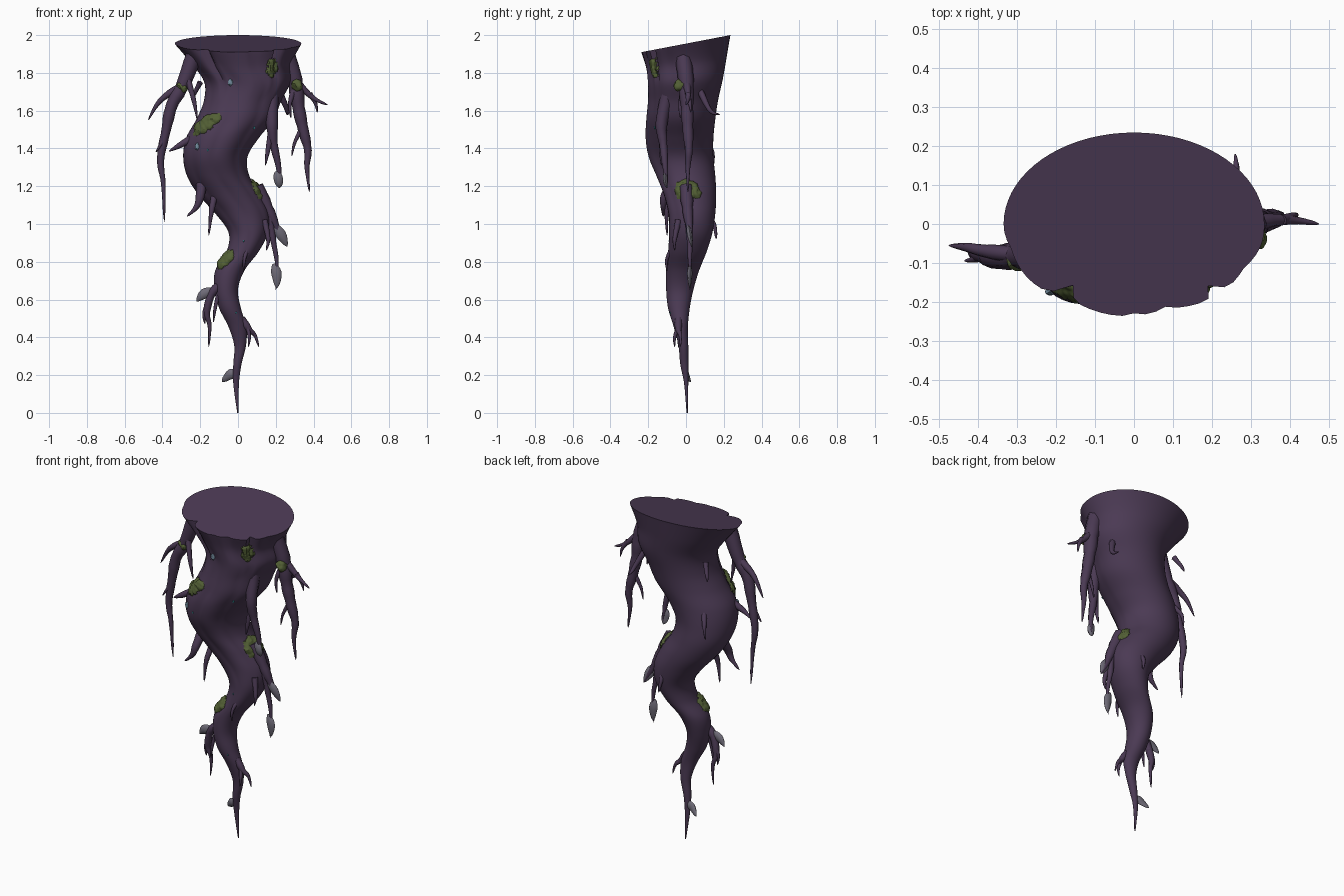
import bpy, bmesh, math
from mathutils import Vector, noise
from mathutils.bvhtree import BVHTree

if "Cube" in bpy.data.objects:
    bpy.data.objects.remove(bpy.data.objects["Cube"])


def material(name, rgb):
    m = bpy.data.materials.new(name)
    m.use_nodes = True
    m.diffuse_color = (*rgb, 1)
    m.node_tree.nodes["Principled BSDF"].inputs["Base Color"].default_value = (*rgb, 1)
    return m


BARK = material("purple bark", (0.07, 0.042, 0.088))
MOSS = material("green moss", (0.085, 0.115, 0.035))
GREY = material("grey leaf", (0.16, 0.15, 0.19))
CYAN = material("cyan spore", (0.03, 0.25, 0.28))
PALE = material("pale crystal", (0.17, 0.26, 0.34))


def finish(name, bm, mat, angle=40):
    bmesh.ops.recalc_face_normals(bm, faces=bm.faces)
    mesh = bpy.data.meshes.new(name)
    bm.to_mesh(mesh)
    bm.free()
    mesh.materials.append(mat)
    ob = bpy.data.objects.new(name, mesh)
    bpy.context.collection.objects.link(ob)
    bpy.ops.object.select_all(action="DESELECT")
    bpy.context.view_layer.objects.active = ob
    ob.select_set(True)
    bpy.ops.object.shade_smooth_by_angle(angle=math.radians(angle))
    return ob


def smooth_path(keys, steps):
    """Catmull-Rom through a list of Vectors."""
    out = []
    for i in range(len(keys) - 1):
        a, b, c, d = (keys[min(max(i + k, 0), len(keys) - 1)] for k in (-1, 0, 1, 2))
        for s in range(steps):
            t = s / steps
            out.append(b + (c - a) * (t / 2) + (a * 2 - b * 5 + c * 4 - d) * (t * t / 2)
                       + (b * 3 - a - c * 3 + d) * (t ** 3 / 2))
    return out + [keys[-1]]


def skin(rings, closed_ends=True):
    bm = bmesh.new()
    loops = [[bm.verts.new(p) for p in ring] for ring in rings]
    n = len(loops[0])
    for lo, hi in zip(loops, loops[1:]):
        for i in range(n):
            j = (i + 1) % n
            bm.faces.new((lo[i], lo[j], hi[j], hi[i]))
    if closed_ends:
        bm.faces.new(loops[0])
        bm.faces.new(loops[-1])
    return bm


# Trunk silhouette: left and right x, front and back y, every 0.1 down from 1.95
XL = (-.335, -.25, -.18, -.18, -.22, -.275, -.29, -.27, -.21, -.12, -.05,
      -.06, -.12, -.125, -.10, -.05, -.02, -.025, -.025, -.004)
XR = (.335, .285, .28, .23, .19, .11, .05, .06, .12, .165, .16,
      .11, .035, .0, .015, .045, .042, .018, .005, .002)
YF = (-.235, -.21, -.20, -.20, -.21, -.215, -.20, -.16, -.12, -.095, -.09,
      -.095, -.105, -.105, -.095, -.065, -.04, -.03, -.01, .003)
YB = (.235, .215, .195, .17, .155, .145, .145, .155, .16, .155, .14,
      .11, .07, .04, .02, .01, .012, .012, .012, .01)


def trunk_rings(sides=72):
    zs = [1.955 - 0.1 * i for i in range(len(XL) - 1)] + [0.0]
    boxes = [(Vector((l, r, z)), Vector((f, b, z))) for l, r, f, b, z in zip(XL, XR, YF, YB, zs)]
    xs = smooth_path([b[0] for b in boxes], 7)
    ys = smooth_path([b[1] for b in boxes], 7)
    rings = []
    for vx, vy in zip(xs, ys):
        z = vx.z
        groove = min(max((z - 0.7) / 0.5, 0), 1)
        rim = min(max((z - 1.65) / 0.3, 0), 1)
        ring = []
        for i in range(sides):
            a = math.tau * i / sides
            front = max(0, -math.sin(a)) ** 0.6
            # spiralling ridges on the front side
            swirl = a * 8 + z * 5.5 + 0.8 * math.sin(3 * z)
            k = 1 + front * groove * (0.055 * abs(math.sin(swirl / 2)) - 0.045)
            # torn notches in the front rim
            for centre, depth, wide in ((4.1, .16, .07), (5.42, .13, .06), (4.7, .03, .04), (4.95, .03, .04)):
                k -= rim * depth * math.exp(-((a - centre) / wide) ** 2)
            x = (vx.x + vx.y) / 2 + (vx.y - vx.x) / 2 * math.cos(a) * k
            y = (vy.x + vy.y) / 2 + (vy.y - vy.x) / 2 * math.sin(a) * k
            tilt = rim * (0.045 * y / 0.235)
            ring.append((x, y, z + tilt))
        rings.append(ring)
    return rings


trunk_bm = skin(trunk_rings())
bmesh.ops.recalc_face_normals(trunk_bm, faces=trunk_bm.faces)
trunk_bm.normal_update()
tree = BVHTree.FromBMesh(trunk_bm)


# Moss: pieces of the bark surface, swollen outward with ragged edges
def moss(name, centre, size, slope=0.0):
    bm = trunk_bm.copy()
    bmesh.ops.delete(bm, geom=[f for f in bm.faces if len(f.verts) > 4], context="FACES_ONLY")
    near = [e for e in bm.edges if (e.verts[0].co - Vector(centre)).length < 0.3]
    bmesh.ops.subdivide_edges(bm, edges=near, cuts=2, use_grid_fill=True)
    bm.normal_update()
    dist = {}
    for v in bm.verts:
        d = v.co - Vector(centre)
        d.z -= slope * d.x
        d = Vector([d[i] / size[i] for i in range(3)])
        dist[v] = d.length + 0.3 * noise.noise(v.co * 28)
    for v, d in dist.items():
        if d < 1:
            v.co += v.normal * (0.02 * (1 - max(d, 0) ** 4) + 0.005 * noise.noise(v.co * 70) - 0.001)
    bmesh.ops.delete(bm, geom=[v for v, d in dist.items() if d >= 1], context="VERTS")
    finish(name, bm, MOSS, 30)


moss("moss_upper_right", (-.17, -.17, 1.53), (.085, .12, .045), 0.5)
moss("moss_top_left", (.18, -.16, 1.83), (.035, .1, .05))
moss("moss_side_left", (.10, .01, 1.18), (.08, .075, .065))
moss("moss_lower_right", (-.07, -.07, .81), (.05, .07, .055), 0.6)


# Hanging roots: tapered tubes along smooth paths
def root(name, radius, *points, mat=BARK, flat=1.0, belly=False):
    path = smooth_path([Vector(p) for p in points], 5)
    rings = []
    for i, p in enumerate(path):
        t = i / (len(path) - 1)
        d = (path[min(i + 1, len(path) - 1)] - path[max(i - 1, 0)]).normalized()
        u = d.cross(Vector((0, 1, 0))).normalized()
        w = d.cross(u)
        r = radius * (math.sin(math.pi * min(t * 0.9 + 0.1, 1)) if belly else (1 - t) ** 0.75) + 0.0012
        r *= 1 + 0.15 * noise.noise(p * 25)
        rings.append([p + u * r * math.cos(a) + w * r * flat * math.sin(a)
                      for a in (math.tau * k / 8 for k in range(8))])
    finish(name, skin(rings), mat, 50)


# Right side cluster
root("right_root_main", .042, (-.23, -.08, 1.90), (-.29, -.08, 1.74), (-.35, -.085, 1.63),
     (-.38, -.08, 1.5), (-.41, -.07, 1.34), (-.395, -.07, 1.21), (-.39, -.06, 1.01))
root("right_root_outer", .022, (-.28, -.08, 1.74), (-.38, -.07, 1.68), (-.43, -.06, 1.63), (-.475, -.055, 1.55))
root("right_root_inner", .018, (-.27, -.09, 1.78), (-.235, -.12, 1.66), (-.215, -.12, 1.55))
root("right_root_spur", .014, (-.385, -.08, 1.46), (-.41, -.09, 1.42), (-.435, -.095, 1.38))
root("right_middle_root", .02, (-.25, -.09, 1.45), (-.32, -.1, 1.41), (-.365, -.09, 1.385))
root("right_low_root", .03, (-.19, -.05, 1.24), (-.20, -.11, 1.15), (-.22, -.12, 1.09), (-.27, -.12, 1.04))
root("right_low_thread", .02, (-.12, -.06, 1.17), (-.14, -.1, 1.07), (-.155, -.1, .94))
root("right_lower_root", .026, (-.08, -.06, .69), (-.14, -.06, .63), (-.165, -.05, .53), (-.15, -.04, .46), (-.155, -.04, .35))
root("right_lower_spur", .014, (-.15, -.05, .59), (-.18, -.05, .53), (-.175, -.05, .47))
root("right_lower_thread", .014, (-.1, -.06, .64), (-.12, -.07, .56), (-.13, -.07, .48))

# Left side cluster
root("left_root_main", .045, (.25, -.02, 1.92), (.30, .0, 1.76), (.32, .005, 1.62), (.345, .01, 1.5),
     (.37, .015, 1.39), (.365, .01, 1.3), (.378, .01, 1.17))
root("left_root_outer", .022, (.30, .0, 1.76), (.36, .01, 1.70), (.41, .01, 1.66), (.475, .0, 1.63))
root("left_root_spur", .014, (.38, .01, 1.69), (.41, .02, 1.64), (.42, .025, 1.59))
root("left_root_inner", .016, (.30, -.01, 1.72), (.275, -.03, 1.64), (.28, -.03, 1.56))
root("left_root_thread", .013, (.34, .01, 1.51), (.30, .0, 1.43), (.285, .0, 1.36))
root("left_middle_root", .035, (.18, -.1, 1.68), (.18, -.13, 1.53), (.19, -.12, 1.42), (.215, -.11, 1.3), (.22, -.1, 1.2))
root("left_middle_spur", .02, (.18, -.12, 1.5), (.16, -.13, 1.4), (.145, -.13, 1.31))
root("left_lower_root", .035, (.10, .0, 1.2), (.17, .01, 1.06), (.21, .02, .97), (.26, .03, .88))
root("left_lower_branch", .02, (.17, .01, 1.05), (.185, .02, .92), (.205, .02, .8), (.2, .02, .65))
root("left_lower_thread", .016, (.14, -.04, 1.02), (.16, -.06, .92), (.15, -.06, .86))
root("left_front_thread", .014, (.06, -.05, .9), (.035, -.1, .82), (.03, -.1, .75))
root("left_bottom_root", .02, (.02, -.04, .5), (.06, -.04, .44), (.09, -.03, .41), (.11, -.03, .35))
root("left_bottom_spur", .012, (.05, -.04, .46), (.06, -.06, .4), (.055, -.06, .35))

# Small rootlets on the back
root("back_left_rootlet", .018, (.2, .06, 1.74), (.25, .11, 1.63), (.262, .14, 1.59), (.26, .18, 1.58))
root("back_right_rootlet", .016, (-.19, .1, 1.44), (-.22, .14, 1.38), (-.23, .145, 1.31))
root("back_low_rootlet", .02, (.07, .11, 1.05), (.06, .15, .99), (.07, .16, .92))
root("back_right_top_rootlet", .014, (-.2, .1, 1.75), (-.23, .13, 1.69), (-.24, .14, 1.66))

# Grey leaf tips on the roots
leaves = (((.19, .01, 1.0), (.23, .02, .94), (.26, .03, .88)),
          ((.205, -.11, 1.28), (.215, -.11, 1.23), (.22, -.1, 1.19)),
          ((.19, .02, .79), (.205, .02, .73), (.205, .02, .66)),
          ((-.13, -.06, .65), (-.18, -.06, .63), (-.22, -.05, .59)),
          ((-.01, 0, .22), (-.045, .005, .2), (-.085, .025, .165)))
for i, pts in enumerate(leaves):
    root(f"leaf_tip_{i + 1}", .025, *pts, mat=GREY, flat=0.5, belly=True)

# Moss clumps where the side roots leave the trunk
for name, spot in (("moss_right_root", (-.295, -.09, 1.725)), ("moss_left_root", (.315, -.035, 1.735))):
    bm = bmesh.new()
    bmesh.ops.create_icosphere(bm, subdivisions=3, radius=.03)
    for v in bm.verts:
        v.co = v.co * (1 + 0.35 * noise.noise(v.co * 45)) + Vector(spot)
    finish(name, bm, MOSS, 30)

# Spores and crystals set on the front bark
spots = ((-.04, 1.75, .022, PALE), (-.215, 1.41, .022, PALE), (.085, 1.51, .009, CYAN),
         (.19, 1.64, .009, CYAN), (-.16, 1.39, .007, CYAN), (-.19, 1.64, .007, CYAN),
         (.03, .91, .006, CYAN), (-.01, .53, .006, CYAN))
for i, (x, z, size, mat) in enumerate(spots):
    hit, normal, _, _ = tree.ray_cast(Vector((x, -2, z)), Vector((0, 1, 0)))
    if hit:
        bm = bmesh.new()
        bmesh.ops.create_icosphere(bm, subdivisions=1, radius=size)
        for v in bm.verts:
            v.co.x *= 0.7
            v.co.y *= 0.5
            v.co += hit
        finish(f"bark_spot_{i + 1}", bm, mat, 10)

finish("trunk", trunk_bm, BARK, 50)
